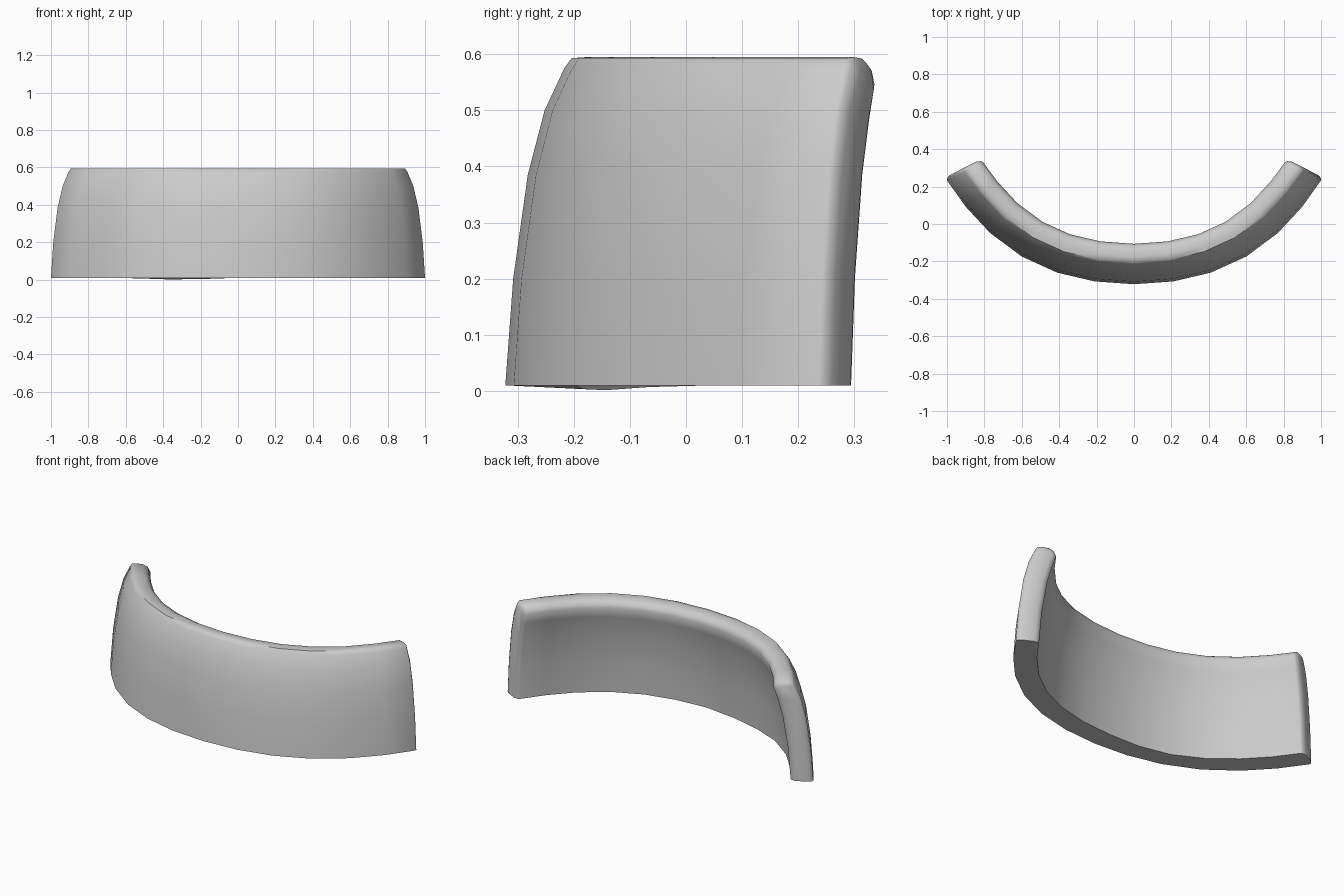
import bpy, bmesh, math
from mathutils import Vector

if "Cube" in bpy.data.objects:
    bpy.data.objects.remove(bpy.data.objects["Cube"])

# Wall cross-section: (inward offset, height, shrink direction at the end caps)
PROFILE = [
    (0.0, 0.01, 1, 0), (0.014, 0.2, 1, 0), (0.04, 0.385, 1, 0), (0.07, 0.5, 1, 0),
    (0.105, 0.575, 1, -.5), (0.118, 0.593, .7, -1), (0.145, 0.595, 0, -1),
    (0.178, 0.592, -.3, -1), (0.203, 0.577, -.7, -.8), (0.216, 0.55, -1, -.5),
    (0.197, 0.49, -1, 0), (0.168, 0.385, -1, 0), (0.139, 0.2, -1, 0), (0.124, 0.01, -1, 0),
]
STATIONS = [0, 0.21, 0.41, 0.6, 0.77, 0.9, 1.0]


def frame(x):
    """Point, inward normal and tangent of the outer base curve at x >= 0."""
    point = Vector((x, -0.322 + 0.33 * x**2 + 0.225 * x**4, 0))
    slope = 0.66 * x + 0.9 * x**3
    tangent = Vector((1, slope, 0)).normalized()
    normal = Vector((-tangent.y, tangent.x, 0))
    if x == 1.0:
        normal = Vector((-0.89, 0.45, 0)).normalized()
    return point, normal, tangent


def ring(x, side, shrink=0.0, push=0.0):
    p, n, t = frame(x)
    pts = []
    for off, z, dn, dz in PROFILE:
        v = p + n * (off + dn * shrink) + t * push + Vector((0, 0, z + dz * shrink))
        v.x *= side
        pts.append(v)
    # slight dip on the inner lower edge of the left half
    last = pts[-1]
    if -0.6 < last.x < -0.05:
        last.z -= 0.009 * math.cos((last.x + 0.32) / 0.28 * math.pi / 2)
    return pts


# Half sweep plus rounded end, then mirrored to the other side
half = [(x, 0, 0) for x in STATIONS] + [(1.0, 0.007, 0.01), (1.0, 0.026, 0.019)]
rings = [ring(x, -1, s, p) for x, s, p in reversed(half[1:])]
rings += [ring(x, 1, s, p) for x, s, p in half]

bm = bmesh.new()
loops = [[bm.verts.new(v) for v in r] for r in rings]
count = len(PROFILE)
for a, b in zip(loops, loops[1:]):
    for i in range(count):
        j = (i + 1) % count
        bm.faces.new((a[i], b[i], b[j], a[j]))
bm.faces.new(loops[0])
bm.faces.new(loops[-1])
bmesh.ops.recalc_face_normals(bm, faces=bm.faces)

mesh = bpy.data.meshes.new("curved_wall")
bm.to_mesh(mesh)
bm.free()
wall = bpy.data.objects.new("curved_wall", mesh)
bpy.context.collection.objects.link(wall)
bpy.context.view_layer.objects.active = wall
wall.select_set(True)
bpy.ops.object.shade_smooth_by_angle(angle=math.radians(50))
